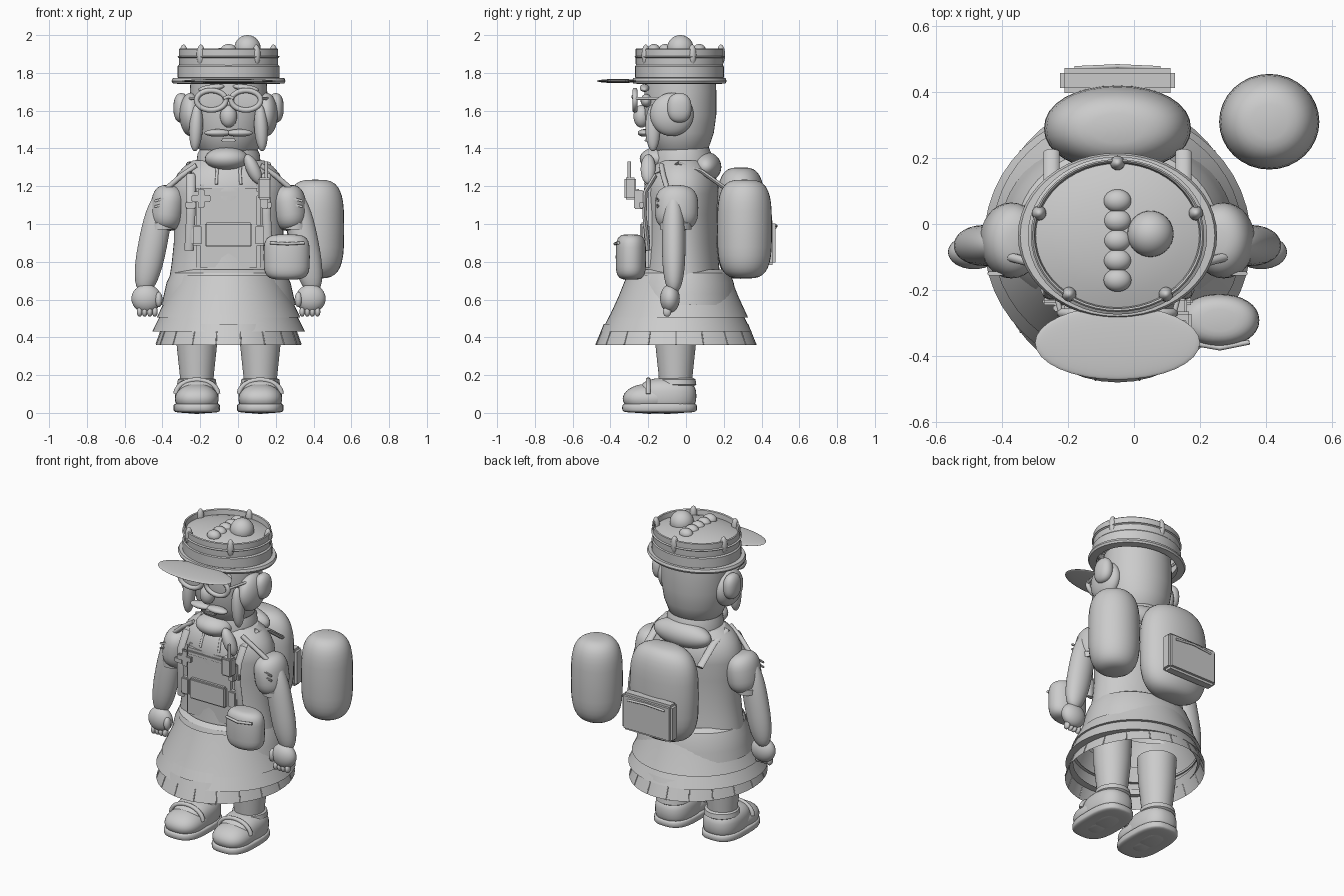
import bpy, bmesh, math
from mathutils import Vector, Matrix

old = bpy.data.objects.get("Cube")
if old:
    bpy.data.objects.remove(old)

clay = bpy.data.materials.new("plain grey")
clay.use_nodes = True
clay.diffuse_color = (0.6, 0.6, 0.6, 1)
clay.node_tree.nodes["Principled BSDF"].inputs["Base Color"].default_value = (0.6, 0.6, 0.6, 1)

CX = -0.05  # the figure's own centre line
SIDES = ((-1, "right"), (1, "left"))


def finish(name, bm, angle=40):
    bmesh.ops.recalc_face_normals(bm, faces=bm.faces)
    mesh = bpy.data.meshes.new(name)
    bm.to_mesh(mesh)
    bm.free()
    mesh.materials.append(clay)
    obj = bpy.data.objects.new(name, mesh)
    bpy.context.collection.objects.link(obj)
    bpy.ops.object.select_all(action="DESELECT")
    obj.select_set(True)
    bpy.context.view_layer.objects.active = obj
    bpy.ops.object.shade_smooth_by_angle(angle=math.radians(angle))
    return obj


def blob(name, pos, radii, tilt=0, square=1.0, tall=1.0):
    """Ellipsoid; square below 1 boxes the plan, tall below 1 flattens the ends."""
    bm = bmesh.new()
    bmesh.ops.create_uvsphere(bm, u_segments=32, v_segments=18, radius=1)
    power = lambda v, e: math.copysign(abs(v) ** e, v)
    for v in bm.verts:
        ring = math.hypot(v.co.x, v.co.y)
        a = math.atan2(v.co.y, v.co.x)
        r = ring ** tall if ring > 1e-5 else 0
        v.co = Vector((r * power(math.cos(a), square) * radii[0],
                       r * power(math.sin(a), square) * radii[1],
                       power(v.co.z, tall) * radii[2]))
    bm.transform(Matrix.Translation(pos) @ Matrix.Rotation(math.radians(tilt), 4, "Y"))
    return finish(name, bm)


def box(name, pos, size, tilt=0, bevel=0.01):
    bm = bmesh.new()
    bmesh.ops.create_cube(bm, size=1, matrix=Matrix.Diagonal((*size, 1)))
    bmesh.ops.bevel(bm, geom=bm.edges[:], offset=bevel, segments=2, affect="EDGES")
    bm.transform(Matrix.Translation(pos) @ Matrix.Rotation(math.radians(tilt), 4, "Y"))
    return finish(name, bm)


def lathe(name, pos, profile, depth=1.0, steps=48):
    """Spin (radius, z) points about z; depth squeezes the result in y."""
    bm = bmesh.new()
    rings = [[bm.verts.new((pos[0] + r * math.cos(2 * math.pi * i / steps),
                            pos[1] + r * depth * math.sin(2 * math.pi * i / steps), z))
              for i in range(steps)] for r, z in profile]
    for a, b in zip(rings, rings[1:]):
        for i in range(steps):
            j = (i + 1) % steps
            bm.faces.new((a[i], a[j], b[j], b[i]))
    bmesh.ops.remove_doubles(bm, verts=bm.verts, dist=1e-5)
    return finish(name, bm, 30)


def tube(name, points, radius, closed=False, flat=1.0):
    """Rod through points; flat squeezes the section."""
    bm = bmesh.new()
    pts = [Vector(p) for p in points]
    n, rings = len(pts), []
    for i, p in enumerate(pts):
        ahead = pts[(i + 1) % n] if closed or i < n - 1 else p
        back = pts[i - 1] if closed or i else p
        t = (ahead - back).normalized()
        u = t.cross(Vector((0, 1, 0)))
        u = u.normalized() if u.length > 0.1 else Vector((1, 0, 0))
        w = t.cross(u).normalized()
        rings.append([bm.verts.new(p + radius * (u * math.cos(a) + w * flat * math.sin(a)))
                      for a in (math.pi * k / 5 for k in range(10))])
    for i in range(n if closed else n - 1):
        a, b = rings[i], rings[(i + 1) % n]
        for k in range(10):
            bm.faces.new((a[k], a[(k + 1) % 10], b[(k + 1) % 10], b[k]))
    if not closed:
        bm.faces.new(rings[0])
        bm.faces.new(rings[-1])
    return finish(name, bm)


# Torso and neck
lathe("torso", (CX, -0.025), [(0.315, 0.70), (0.3, 0.8), (0.29, 0.9), (0.29, 1.05), (0.3, 1.16), (0.295, 1.21),
                              (0.27, 1.265), (0.235, 1.305), (0.19, 1.335), (0, 1.345)], 0.66)
lathe("neck", (CX, -0.02), [(0.17, 1.3), (0.165, 1.37), (0.14, 1.42), (0, 1.43)], 0.95)

# Tiered skirt, open underneath
lathe("skirt_top", (CX, -0.02), [(0.27, 0.76), (0.305, 0.74), (0.328, 0.69), (0.342, 0.63), (0.355, 0.57)], 0.83)
lathe("skirt_upper_tier", (CX, -0.04), [(0.28, 0.73), (0.33, 0.61), (0.38, 0.505), (0.36, 0.505)], 0.97)
lathe("skirt_middle_tier", (CX, -0.05), [(0.36, 0.52), (0.405, 0.43), (0.36, 0.43)], 0.98)
lathe("skirt_hem", (CX, -0.053), [(0.345, 0.47), (0.385, 0.36)], 1.11)
for i in range(18):
    a = 2 * math.pi * i / 18
    rim = lambda r, z: (CX + r * math.cos(a), -0.053 + r * 1.11 * math.sin(a), z)
    tube(f"pleat_{i + 1}", [rim(0.36, 0.43), rim(0.384, 0.363)], 0.003)

# Legs, shoes, arms and hands
for s, side in SIDES:
    x = CX + s * 0.168
    lathe(side + "_leg", (x, -0.055), [(0.085, 0.1), (0.09, 0.2), (0.107, 0.36), (0.115, 0.52)])
    lathe(side + "_shoe_cuff", (x, -0.05), [(0.09, 0.14), (0.105, 0.15), (0.1, 0.178), (0.085, 0.185)])
    blob(side + "_sole", (x, -0.14, 0.027), (0.123, 0.198, 0.027), square=0.7, tall=0.4)
    blob(side + "_toe", (x, -0.195, 0.075), (0.116, 0.14, 0.08), square=0.8)
    blob(side + "_instep", (x, -0.1, 0.09), (0.116, 0.155, 0.095), square=0.8, tall=0.75)
    tube(side + "_shoe_strap", [(x + 0.112 * math.cos(k * math.pi / 12), -0.2,
         0.1 + 0.075 * math.sin(k * math.pi / 12)) for k in range(13)], 0.013)
    blob(side + "_sleeve", (CX + s * 0.322, -0.05, 1.085), (0.092, 0.115, 0.12), s * -8, tall=0.7)
    lathe(side + "_sleeve_cuff", (CX + s * 0.352, -0.055),
          [(0.06, 0.975), (0.072, 0.972), (0.072, 1.005), (0.06, 1.015)], 1.15)
    blob(side + "_arm", (CX + s * 0.40, -0.065, 0.9), (0.076, 0.062, 0.27), s * -11, tall=0.8)
    blob(side + "_hand", (CX + s * 0.435, -0.085, 0.605), (0.079, 0.052, 0.075))
    for i in range(4):
        blob(f"{side}_finger_{i + 1}", (CX + s * (0.39 + i * 0.027), -0.1, 0.535),
             (0.015, 0.022, 0.026))
    blob(side + "_thumb", (CX + s * 0.37, -0.11, 0.6), (0.02, 0.025, 0.04))
    for z in (1.1, 1.13):
        box(f"{side}_sleeve_tab_{z}", (CX + s * 0.36, -0.15, z), (0.07, 0.012, 0.012), s * 15, 0.003)

# Head and face
lathe("head", (CX, -0.03), [(0, 1.335), (0.1, 1.35), (0.16, 1.4), (0.19, 1.48), (0.205, 1.58),
                            (0.205, 1.7), (0.2, 1.78)], 0.93)
blob("nose", (CX, -0.235, 1.57), (0.045, 0.043, 0.06))
box("mouth", (CX, -0.205, 1.443), (0.08, 0.03, 0.018), bevel=0.006)
tube("glasses_bridge", [(CX - 0.025, -0.275, 1.665), (CX, -0.28, 1.675), (CX + 0.025, -0.275, 1.665)], 0.01)
for s, side in SIDES:
    x = CX + s * 0.092
    tube(side + "_glasses_rim", [(x + 0.078 * math.cos(k * math.pi / 14), -0.27,
         1.655 + 0.052 * math.sin(k * math.pi / 14)) for k in range(28)], 0.014, closed=True)
    blob(side + "_lens", (x, -0.265, 1.655), (0.074, 0.004, 0.048))
    blob(side + "_eye", (x, -0.21, 1.653), (0.05, 0.03, 0.035))
    blob(side + "_eyebrow", (x, -0.22, 1.72), (0.07, 0.025, 0.018), s * 8)
    tube(side + "_glasses_arm", [(x + s * 0.08, -0.27, 1.665), (CX + s * 0.22, -0.08, 1.665)], 0.008)
    blob(side + "_moustache", (CX + s * 0.058, -0.22, 1.482), (0.07, 0.035, 0.02))
    blob(side + "_sideburn", (CX + s * 0.172, -0.175, 1.51), (0.036, 0.04, 0.125), s * -3)
    blob(side + "_hair_puff", (CX + s * 0.2, -0.075, 1.58), (0.06, 0.115, 0.115))
    blob(side + "_ear", (CX + s * 0.25, -0.035, 1.615), (0.042, 0.064, 0.078), square=0.9, tall=0.85)

# Hat
hat = (CX, -0.035)
lathe("hat_brim", hat, [(0.25, 1.74), (0.295, 1.745), (0.302, 1.757), (0.295, 1.772), (0.25, 1.775)], 0.83)
lathe("hat_band", hat, [(0.26, 1.77), (0.27, 1.775), (0.27, 1.835), (0.26, 1.845)], 0.87)
lathe("hat_crown", hat, [(0.26, 1.83), (0.263, 1.85), (0.263, 1.925), (0.258, 1.93), (0.252, 1.925),
                         (0.248, 1.895), (0.2, 1.91), (0.14, 1.922), (0.07, 1.93), (0, 1.932)], 0.88)
lathe("hat_cord", hat, [(0.26, 1.878), (0.272, 1.885), (0.26, 1.892)], 0.88)
blob("visor", (CX, -0.36, 1.757), (0.25, 0.112, 0.011))
blob("hat_pompom", (0.05, -0.03, 1.93), (0.07, 0.07, 0.07))
for i in range(5):
    blob(f"hat_bead_{i + 1}", (CX, 0.07 - i * 0.06, 1.92), (0.042, 0.035, 0.033))
    a = math.pi / 2 + i * 2 * math.pi / 5
    blob(f"hat_stud_{i + 1}", (CX + 0.25 * math.cos(a), -0.035 + 0.22 * math.sin(a), 1.895),
         (0.022, 0.022, 0.055))

# Scarf and hood
blob("scarf_front", (CX - 0.01, -0.15, 1.345), (0.115, 0.095, 0.062))
blob("scarf_tail", (0.08, -0.2, 1.29), (0.036, 0.04, 0.085), -25)
blob("hood", (CX, 0.105, 1.302), (0.195, 0.082, 0.08))

# Backpack and bedroll
blob("backpack", (CX, 0.29, 1.005), (0.223, 0.13, 0.295), square=0.95, tall=0.6)
box("backpack_pocket", (CX, 0.435, 0.9), (0.35, 0.075, 0.235), bevel=0.015)
tube("pocket_flap", [(CX - 0.13, 0.472, 0.98), (CX, 0.478, 0.99), (CX + 0.13, 0.472, 0.98)], 0.007)
blob("bedroll", (0.41, 0.31, 0.973), (0.152, 0.145, 0.262), tall=0.58)

# Vest front, harness and pockets
box("vest_bib", (CX, -0.19, 0.98), (0.34, 0.06, 0.46), bevel=0.02)
box("chest_pocket", (CX, -0.225, 0.943), (0.25, 0.035, 0.13), bevel=0.008)
box("chest_band", (CX, -0.222, 1.16), (0.38, 0.012, 0.025), bevel=0.004)
for s, side in SIDES:
    x = CX + s * 0.2
    box(side + "_side_pocket", (CX + s * 0.165, -0.21, 0.94), (0.06, 0.04, 0.11), bevel=0.008)
    tube(side + "_front_strap", [(x + s * 0.01, -0.2, 0.86), (x, -0.22, 1.05), (x, -0.215, 1.17),
         (x, -0.16, 1.26), (x, -0.04, 1.32), (x, 0.08, 1.28), (x, 0.22, 1.18)], 0.024, flat=0.5)
    tube(side + "_shoulder_cord", [(CX + s * 0.17, -0.13, 1.31), (CX + s * 0.25, -0.12, 1.255),
         (CX + s * 0.325, -0.1, 1.19)], 0.014)
    tube(side + "_collar_edge", [(CX + s * 0.065, -0.215, 1.21), (CX + s * 0.06, -0.19, 1.28),
         (CX + s * 0.07, -0.15, 1.33)], 0.008)
    box(side + "_strap_buckle", (x, -0.235, 1.1), (0.055, 0.02, 0.035), bevel=0.005)

# Cross badge, radio and belt pouch
for name, size in (("badge_upright", (0.035, 0.02, 0.1)), ("badge_bar", (0.1, 0.02, 0.035))):
    box(name, (-0.195, -0.255, 1.135), size, bevel=0.004)
box("radio", (0.14, -0.295, 1.188), (0.068, 0.06, 0.115), bevel=0.008)
tube("radio_antenna", [(0.15, -0.3, 1.24), (0.15, -0.3, 1.33)], 0.01)
box("radio_clip", (0.14, -0.25, 1.13), (0.04, 0.05, 0.1), bevel=0.006)
blob("belt_pouch", (0.258, -0.292, 0.825), (0.122, 0.08, 0.12), square=0.95, tall=0.5)
tube("pouch_flap", [(0.17, -0.36, 0.9), (0.26, -0.376, 0.895), (0.35, -0.358, 0.9)], 0.008)
